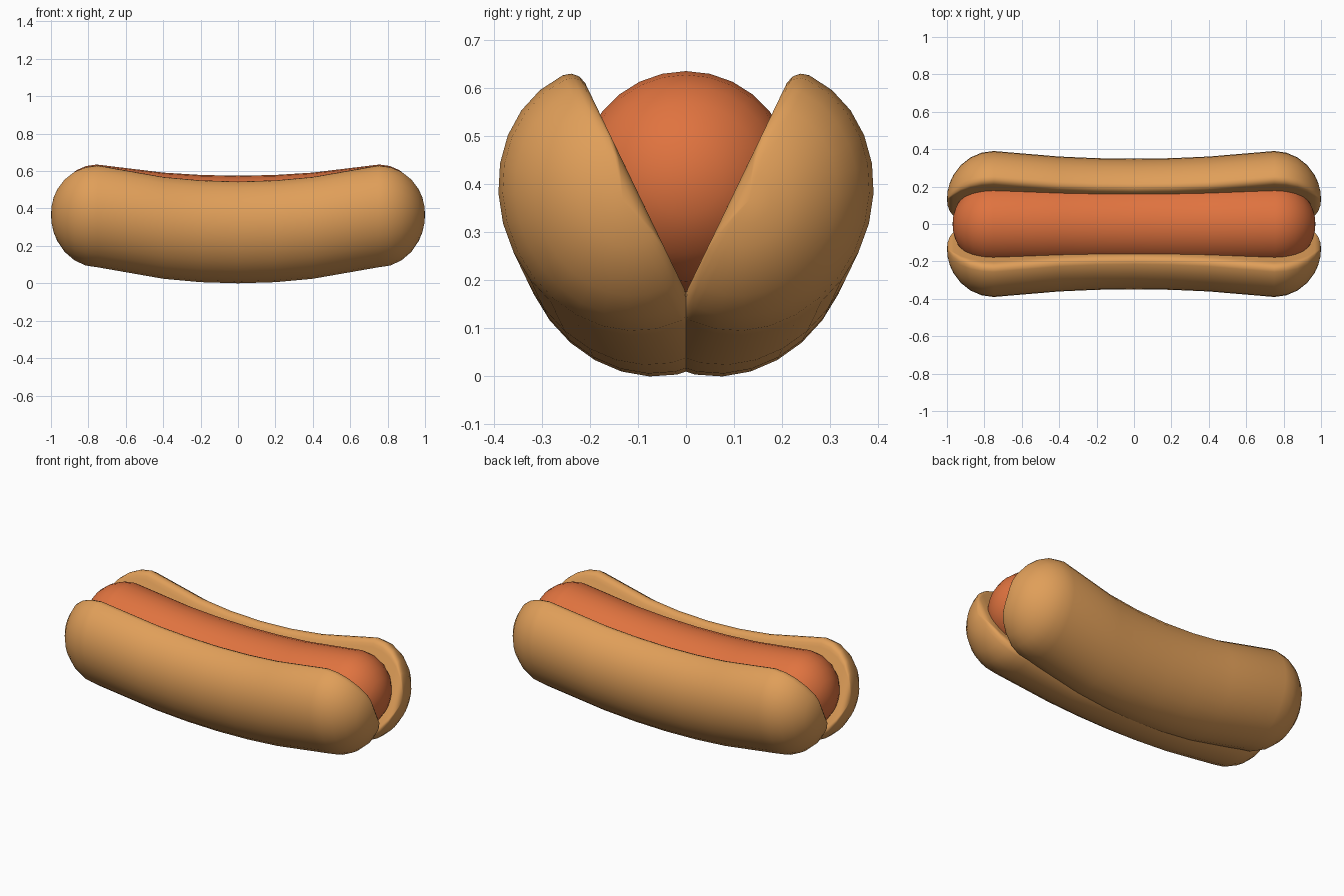
import bpy, bmesh
from math import sin, cos, radians, sqrt
from mathutils import Vector

cube = bpy.data.objects.get("Cube")
if cube:
    bpy.data.objects.remove(cube)


def material(name, rgb):
    m = bpy.data.materials.new(name)
    m.use_nodes = True
    colour = (*rgb, 1)
    m.diffuse_color = colour
    m.node_tree.nodes["Principled BSDF"].inputs["Base Color"].default_value = colour
    return m


bun_mat = material("toasted_bun", (0.745, 0.345, 0.10))
sausage_mat = material("sausage_orange", (0.745, 0.172, 0.05))


def stations(start, length):
    """Lengthwise stations as (x, scale), with a rounded cap at each end."""
    half = [(0.2, 1), (0.4, 1)]
    half += [(start + length * sin(radians(a)), cos(radians(a)))
             for a in (0, 15, 30, 45, 60, 70, 80, 90)]
    return [(-x, s) for x, s in reversed(half)] + [(0, 1)] + half


def bend(x, start, depth):
    """Sag of the middle relative to the ends."""
    return depth * ((min(abs(x), start) / start) ** 2 - 1)


def loft(name, rings, mat):
    bm = bmesh.new()
    loops = [[bm.verts.new(p) for p in ring] for ring in rings]
    n = len(loops[0])
    for a, b in zip(loops, loops[1:]):
        for i in range(n):
            j = (i + 1) % n
            bm.faces.new((a[i], a[j], b[j], b[i]))
    bmesh.ops.remove_doubles(bm, verts=bm.verts, dist=0.0005)
    bmesh.ops.recalc_face_normals(bm, faces=bm.faces)
    for f in bm.faces:
        f.smooth = True
    mesh = bpy.data.meshes.new(name)
    bm.to_mesh(mesh)
    bm.free()
    mesh.materials.append(mat)
    obj = bpy.data.objects.new(name, mesh)
    bpy.context.collection.objects.link(obj)


# Bun section: half ellipse outside, flat face inside, rounded rims
RIM, TALL, DEEP = 0.035, 0.288, 0.252
section = [(RIM + DEEP * cos(radians(a)), TALL * sin(radians(a)))
           for a in [-90 + 180 * i / 14 for i in range(15)]]
top_rim = [(RIM + RIM * cos(radians(a)), TALL - RIM + RIM * sin(radians(a)))
           for a in (120, 150, 180)]
top_rim.append((0, TALL - 0.055))
section += top_rim + [(w, -u) for w, u in reversed(top_rim)]

START, CAP = 0.75, 0.25
UP, OUT = Vector((0, 0.434, 0.901)), Vector((0, 0.901, -0.434))
CENTRE = Vector((0, 0.0998, 0.382))


def bun_half(name, side):
    rings = []
    for x, s in stations(START, CAP):
        # the flat inner face reaches almost to the tip before rounding off
        past = max(0, (abs(x) - (START + CAP - RIM)) / RIM)
        inner = sqrt(max(0, 1 - past * past))
        ring = []
        for w, u in section:
            w2 = RIM + (w - RIM) * (s if w > RIM else inner)
            p = CENTRE + UP * (u * s + bend(x, START, 0.095)) + OUT * w2
            ring.append((x, p.y * side, p.z))
        rings.append(ring)
    loft(name, rings, bun_mat)


bun_half("bun_front_half", -1)
bun_half("bun_back_half", 1)

# Sausage: a round capsule with the same gentle sag
R, SIDES = 0.2225, 28
sausage = []
for x, s in stations(0.755, 0.215):
    z = 0.4125 + bend(x, 0.755, 0.06)
    sausage.append([(x, R * s * sin(radians(360 * i / SIDES)),
                     z + R * s * cos(radians(360 * i / SIDES)))
                    for i in range(SIDES)])
loft("sausage", sausage, sausage_mat)
